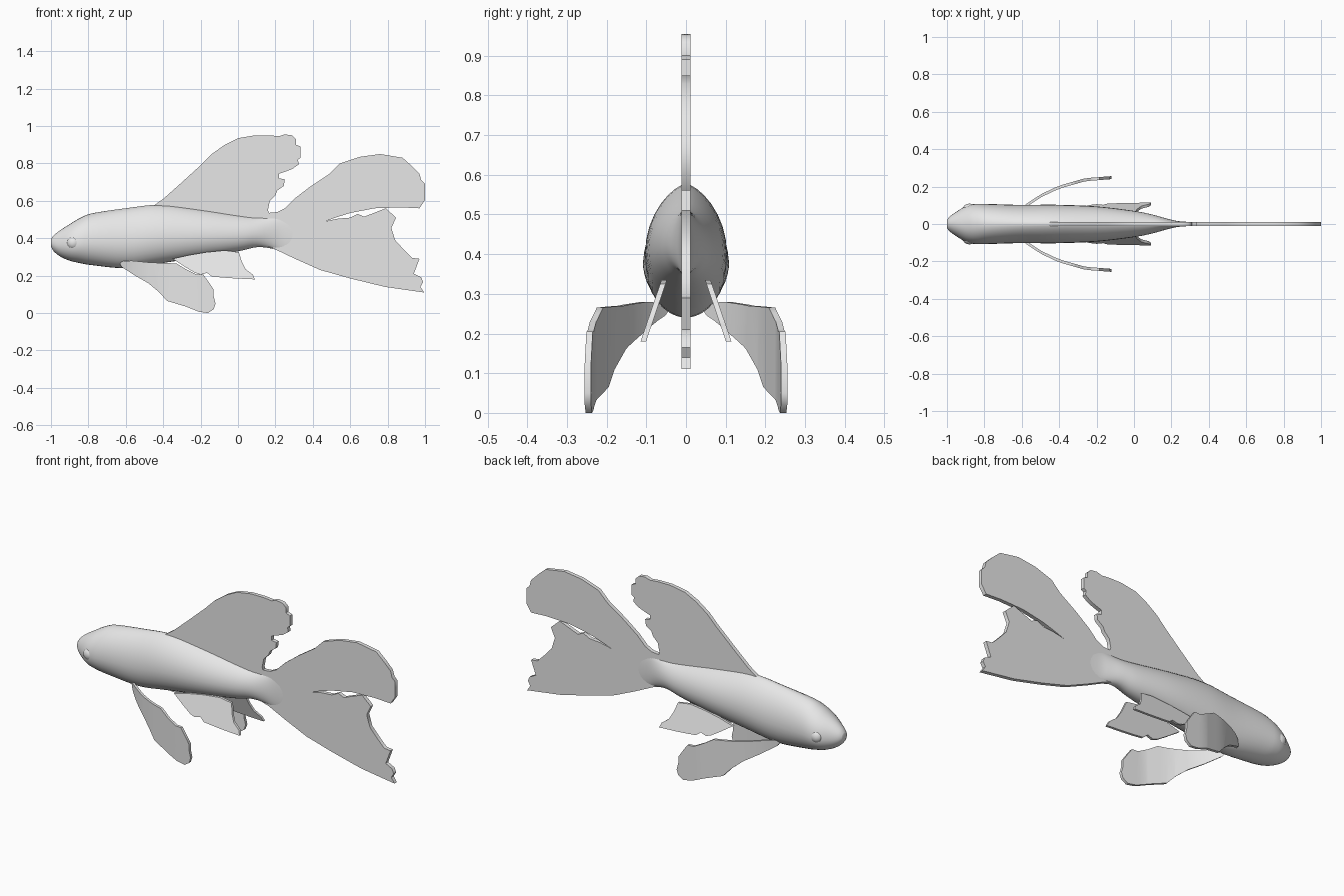
import bpy, bmesh, math
from mathutils import Vector

if "Cube" in bpy.data.objects:
    bpy.data.objects.remove(bpy.data.objects["Cube"])

grey = bpy.data.materials.new("light_grey")
grey.diffuse_color = (0.8, 0.8, 0.8, 1)
grey.use_nodes = True
grey.node_tree.nodes["Principled BSDF"].inputs["Base Color"].default_value = grey.diffuse_color


def finish(name, bm, angle=50):
    bmesh.ops.recalc_face_normals(bm, faces=bm.faces)
    me = bpy.data.meshes.new(name)
    bm.to_mesh(me)
    bm.free()
    me.materials.append(grey)
    ob = bpy.data.objects.new(name, me)
    bpy.context.collection.objects.link(ob)
    bpy.ops.object.select_all(action='DESELECT')
    ob.select_set(True)
    bpy.context.view_layer.objects.active = ob
    bpy.ops.object.shade_smooth_by_angle(angle=math.radians(angle))
    return ob


def spline(pts, steps):
    """Smooth curve through a list of stations."""
    p = [Vector(q) for q in pts]
    p = [p[0]] + p + [p[-1]]
    out = []
    for i in range(1, len(p) - 2):
        a, b, c, d = p[i - 1:i + 3]
        for s in range(steps):
            t = s / steps
            out.append(0.5 * (2 * b + (c - a) * t + (2 * a - 5 * b + 4 * c - d) * t ** 2
                              + (3 * b - a - 3 * c + d) * t ** 3))
    return out + [p[-1]]


def lerp_table(table, x):
    for (x0, y0), (x1, y1) in zip(table, table[1:]):
        if x <= x1:
            return y0 + (y1 - y0) * (x - x0) / (x1 - x0)
    return table[-1][1]


def fin(name, outline, half, bend=None, side=1, rim=0.015):
    """Thin plate with a sharp rim, optionally bent sideways."""
    bm = bmesh.new()
    face = bm.faces.new([bm.verts.new((x, 0, z)) for x, z in outline])
    bmesh.ops.inset_region(bm, faces=[face], thickness=rim,
                           use_boundary=True, use_even_offset=False)
    for v in bm.verts:
        if not any(e.is_boundary for e in v.link_edges):
            v.co.y = half
    dup = bmesh.ops.duplicate(bm, geom=bm.verts[:] + bm.edges[:] + bm.faces[:])
    for v in dup["geom"]:
        if isinstance(v, bmesh.types.BMVert):
            v.co.y *= -1
    bmesh.ops.remove_doubles(bm, verts=bm.verts, dist=1e-5)
    if bend:
        lo, hi = min(p[0] for p in outline), max(p[0] for p in outline)
        for i in range(1, 14):
            bmesh.ops.bisect_plane(bm, geom=bm.verts[:] + bm.edges[:] + bm.faces[:],
                                   plane_co=(lo + (hi - lo) * i / 14, 0, 0),
                                   plane_no=(1, 0, 0))
        for v in bm.verts:
            v.co.y = side * (v.co.y + bend(v.co.x, v.co.z))
    return finish(name, bm)


# Body: x, bottom, top, half width
stations = [(-1.0, .355, .395, .022), (-.985, .33, .415, .04), (-.95, .302, .443, .065),
            (-.9, .28, .475, .095), (-.85, .268, .505, .107), (-.78, .256, .533, .107),
            (-.6, .24, .56, .102), (-.42, .265, .578, .103), (-.2, .298, .553, .094),
            (0, .33, .523, .07), (.1, .352, .513, .05), (.18, .345, .52, .028),
            (.25, .325, .54, .014), (.4, .30, .58, .006)]
SEG = 32
bm = bmesh.new()
rings = []
for x, zb, zt, w in spline(stations, 4):
    mid = zb + 0.44 * (zt - zb)
    # ridge grows sharper behind the head
    power = 1.0 + 0.4 * min(1, max(0, (x + 0.9) / 0.5))
    ring = []
    for k in range(SEG):
        a = 2 * math.pi * k / SEG
        c, s = math.cos(a), math.sin(a)
        if s > 0:
            y = w * math.copysign(abs(c) ** power, c)
            z = mid + (zt - mid) * s
        else:
            y, z = w * c, mid + (mid - zb) * s
        ring.append(bm.verts.new((x, y, z)))
    rings.append(ring)
for r0, r1 in zip(rings, rings[1:]):
    for k in range(SEG):
        j = (k + 1) % SEG
        bm.faces.new((r0[k], r0[j], r1[j], r1[k]))
bm.faces.new(rings[0])
bm.faces.new(rings[-1])
finish("body", bm, 70)

# Dorsal fin
fin("dorsal_fin", [
    (-.45, .575), (-.40, .61), (-.31, .69), (-.20, .79), (-.14, .85), (-.07, .90),
    (0, .935), (.09, .95), (.17, .95), (.22, .945), (.25, .955), (.29, .95), (.31, .93),
    (.31, .90), (.335, .89), (.335, .83), (.32, .82), (.325, .795), (.29, .77), (.25, .755),
    (.22, .745), (.22, .72), (.25, .715), (.245, .68), (.21, .655), (.20, .63), (.17, .60),
    (.16, .55), (.18, .49), (0, .46), (-.2, .48), (-.4, .53)], 0.011)

# Tail fin with two lobes
fin("tail_fin", [
    (.16, .535), (.21, .54), (.25, .56), (.30, .61), (.385, .675), (.49, .745), (.545, .80),
    (.65, .835), (.76, .85), (.88, .83), (.925, .79), (.97, .745), (.98, .71), (1, .69),
    (1, .605), (.97, .56), (.87, .565), (.73, .56), (.60, .535), (.52, .51), (.465, .49),
    (.535, .505), (.60, .51), (.64, .53), (.675, .515), (.79, .56), (.845, .51), (.82, .455),
    (.84, .39), (.89, .335), (.93, .295), (.97, .29), (.955, .25), (.94, .21), (.98, .19),
    (.99, .165), (.975, .14), (.995, .11), (.785, .14), (.60, .185), (.44, .23), (.305, .29),
    (.20, .34), (.10, .37), (.05, .44), (.10, .49)], 0.011)

# Paired fins and eye bulges
pectoral = [(-.64, .275), (-.57, .28), (-.47, .27), (-.33, .265), (-.28, .235), (-.22, .205),
            (-.185, .205), (-.16, .17), (-.13, .125), (-.13, .09), (-.12, .05), (-.13, .02),
            (-.16, 0), (-.21, .007), (-.28, .035), (-.38, .065), (-.42, .11), (-.48, .16),
            (-.55, .20), (-.62, .245)]
pelvic = [(-.35, .29), (-.28, .245), (-.23, .215), (-.20, .205), (-.165, .215), (-.14, .195),
          (-.085, .19), (-.015, .185), (.09, .18), (.08, .205), (.04, .235), (.02, .275),
          (.005, .325), (-.07, .335), (-.17, .325), (-.26, .31)]
sweep = [(-.64, .04), (-.59, .09), (-.5, .15), (-.4, .197), (-.26, .237), (-.12, .248)]
for label, side in (("left", -1), ("right", 1)):
    fin(label + "_pectoral_fin", pectoral, 0.008, lambda x, z: lerp_table(sweep, x), side, 0.012)
    fin(label + "_pelvic_fin", pelvic, 0.007, lambda x, z: .06 + (.32 - z) * .34, side, 0.012)
    bm = bmesh.new()
    bmesh.ops.create_uvsphere(bm, u_segments=20, v_segments=12, radius=1)
    for v in bm.verts:
        v.co = (-.88 + .035 * v.co.x, side * (.08 + .029 * v.co.y), .375 + .035 * v.co.z)
    finish(label + "_eye_bulge", bm)
